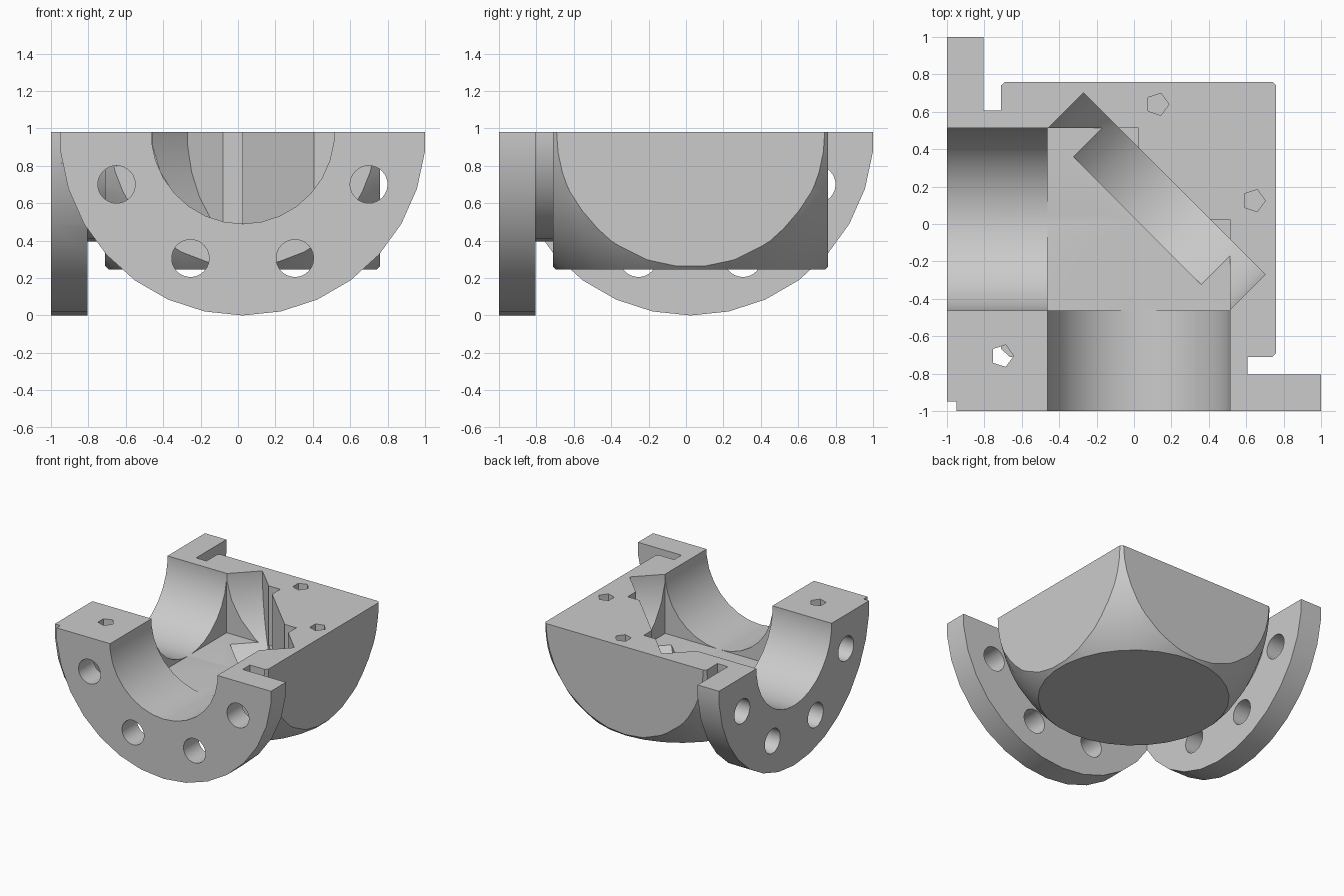
import bpy, bmesh
from math import radians, sin, cos
from mathutils import Matrix, Vector

scene = bpy.context.scene
cube = bpy.data.objects.get("Cube")
if cube:
    bpy.data.objects.remove(cube, do_unlink=True)

C = Vector((0.025, 0.025, 0.98))   # crossing point of the two bore axes
FRONT, SIDE, DIAGONAL = 0, -90, -45   # axis headings, turned from +y

gray = bpy.data.materials.new("plain_gray")
gray.use_nodes = True
gray.diffuse_color = (0.6, 0.6, 0.6, 1)
gray.node_tree.nodes["Principled BSDF"].inputs["Base Color"].default_value = (0.6, 0.6, 0.6, 1)


def finish(name, bm):
    mesh = bpy.data.meshes.new(name)
    bm.to_mesh(mesh)
    bm.free()
    obj = bpy.data.objects.new(name, mesh)
    scene.collection.objects.link(obj)
    mesh.materials.append(gray)
    return obj


def box(name, low, high):
    low, high = Vector(low), Vector(high)
    bm = bmesh.new()
    bmesh.ops.create_cube(bm, size=1, matrix=Matrix.Translation((low + high) / 2)
                          @ Matrix.Diagonal((*(high - low), 1)))
    return finish(name, bm)


def cylinder(name, radius, start, end, heading, offset=(0, 0), sides=30):
    """Level cylinder from start to end along its heading, measured from C."""
    bm = bmesh.new()
    place = (Matrix.Translation(C) @ Matrix.Rotation(radians(heading), 4, 'Z')
             @ Matrix.Translation((offset[0], (start + end) / 2, offset[1]))
             @ Matrix.Rotation(radians(-90), 4, 'X'))
    bmesh.ops.create_cone(bm, cap_ends=True, segments=sides, radius1=radius,
                          radius2=radius, depth=end - start, matrix=place)
    return finish(name, bm)


def combine(target, tool, operation):
    mod = target.modifiers.new(operation.lower(), 'BOOLEAN')
    mod.operation, mod.solver, mod.object = operation, 'EXACT', tool
    bpy.context.view_layer.update()
    result = bpy.data.meshes.new_from_object(
        target.evaluated_get(bpy.context.evaluated_depsgraph_get()))
    target.modifiers.clear()
    target.data = result
    bpy.data.objects.remove(tool, do_unlink=True)


# Body: a block rounded off by a sphere
elbow = box("elbow_housing_half", C - Vector((.735, .735, .735)), C + Vector((.735, .735, .735)))
bm = bmesh.new()
bmesh.ops.create_uvsphere(bm, u_segments=30, v_segments=30, radius=1.03,
                          matrix=Matrix.Translation(C))
combine(elbow, finish("rounding_sphere", bm), 'INTERSECT')

# Necks and flanges on the two ports
for heading in (FRONT, SIDE):
    combine(elbow, cylinder("neck", 0.584, -0.9, -0.6, heading), 'UNION')
for heading in (FRONT, SIDE):
    combine(elbow, cylinder("flange", 0.98, -1.025, -0.83, heading), 'UNION')

# Tie slab between the flanges
combine(elbow, box("tie_slab", (-0.945, -0.945, 0.81), (-0.5, -0.5, 1.1)), 'UNION')

# Bores and bolt holes
for heading in (FRONT, SIDE):
    combine(elbow, cylinder("bore", 0.49, -1.2, -0.2, heading), 'DIFFERENCE')
    for angle in (22.5, 67.5, 112.5, 157.5):
        spot = (0.73 * cos(radians(angle)), -0.73 * sin(radians(angle)))
        combine(elbow, cylinder("bolt_hole", 0.1, -1.2, -0.76, heading, spot), 'DIFFERENCE')

# Square chamber in two overlapping halves
combine(elbow, box("chamber", (-0.463, -0.463, 0.492), (0.025, 0.513, 1.3)), 'DIFFERENCE')
combine(elbow, box("chamber", (-0.463, -0.463, 0.492), (0.513, 0.025, 1.3)), 'DIFFERENCE')

# Diagonal seat for a round plate
combine(elbow, cylinder("plate_seat", 0.69, -0.01, 0.27, DIAGONAL), 'DIFFERENCE')

# Five-sided screw holes in the top face
for x, y in ((0.125, 0.64), (0.64, 0.125), (-0.705, -0.705)):
    bm = bmesh.new()
    bmesh.ops.create_cone(bm, cap_ends=True, segments=5, radius1=0.062, radius2=0.062, depth=0.6,
                          matrix=Matrix.Translation((x, y, 1.1)) @ Matrix.Rotation(radians(-90), 4, 'Z'))
    combine(elbow, finish("screw_hole", bm), 'DIFFERENCE')

# Split along the bore axes
combine(elbow, box("upper_half", (-2, -2, C.z), (2, 2, 3)), 'DIFFERENCE')

# Smooth the round walls, keep the edges sharp
bpy.ops.object.select_all(action='DESELECT')
elbow.select_set(True)
bpy.context.view_layer.objects.active = elbow
bpy.ops.object.shade_smooth_by_angle(angle=radians(25))
